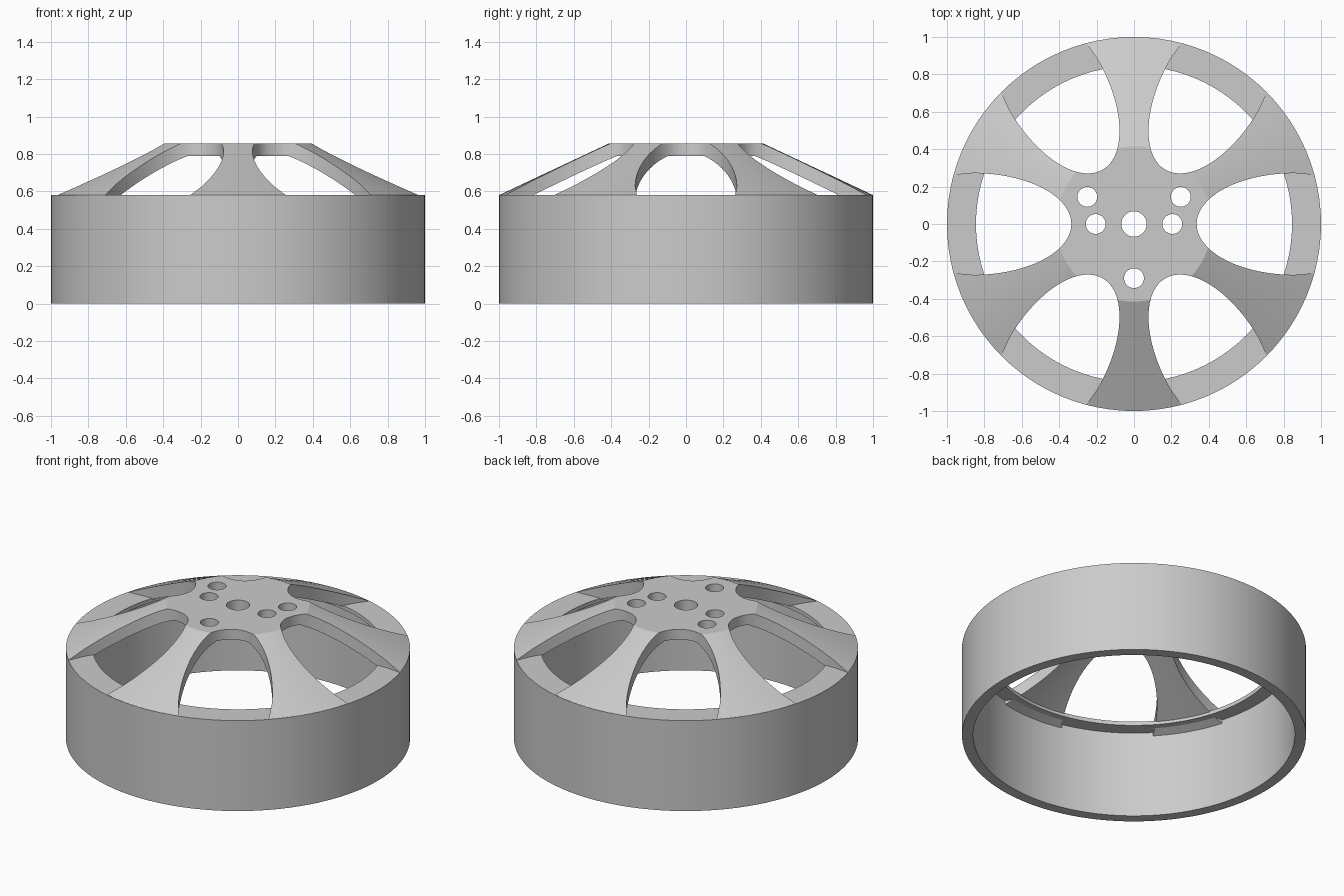
import bpy, bmesh
from math import sin, cos, pi, radians
from mathutils import Matrix

if "Cube" in bpy.data.objects:
    bpy.data.objects.remove(bpy.data.objects["Cube"], do_unlink=True)

metal = bpy.data.materials.new("grey metal")
metal.use_nodes = True
GREY = (0.6, 0.6, 0.6, 1)
metal.diffuse_color = GREY
metal.node_tree.nodes["Principled BSDF"].inputs["Base Color"].default_value = GREY


def make_object(name, bm):
    bmesh.ops.remove_doubles(bm, verts=bm.verts, dist=1e-5)
    bmesh.ops.recalc_face_normals(bm, faces=bm.faces)
    mesh = bpy.data.meshes.new(name)
    bm.to_mesh(mesh)
    bm.free()
    mesh.materials.append(metal)
    obj = bpy.data.objects.new(name, mesh)
    bpy.context.collection.objects.link(obj)
    return obj


def lathe(name, profile, steps=96):
    """Revolve a closed (radius, height) profile around z."""
    bm = bmesh.new()
    vs = [bm.verts.new((r, 0, z)) for r, z in profile]
    es = [bm.edges.new((a, b)) for a, b in zip(vs, vs[1:] + vs[:1])
          if a.co.x + b.co.x > 0]
    bmesh.ops.spin(bm, geom=vs + es, cent=(0, 0, 0), axis=(0, 0, 1),
                   angle=2 * pi, steps=steps)
    return make_object(name, bm)


def prism(bm, outline, low=0.3, high=1.2):
    """Extrude a flat outline upwards into a cutter."""
    face = bm.faces.new([bm.verts.new((x, y, low)) for x, y in outline])
    top = bmesh.ops.extrude_face_region(bm, geom=[face])["geom"]
    bmesh.ops.translate(bm, vec=(0, 0, high - low),
                        verts=[g for g in top if isinstance(g, bmesh.types.BMVert)])


def cut(target, bm):
    cutter = make_object("cutter", bm)
    mod = target.modifiers.new("cut", 'BOOLEAN')
    mod.operation, mod.solver, mod.object = 'DIFFERENCE', 'EXACT', cutter
    bpy.context.view_layer.objects.active = target
    bpy.ops.object.modifier_apply(modifier=mod.name)
    bpy.data.objects.remove(cutter, do_unlink=True)


# Barrel with an inward lip at the outer face
barrel = lathe("rim_barrel", [(0.935, 0), (1, 0), (1, 0.58), (0.845, 0.58),
                              (0.845, 0.555), (0.935, 0.555)])

# Flat hub running out into a conical dish, which becomes the spokes
spokes = lathe("hub_and_spokes", [(0, 0.855), (0.415, 0.855), (0.998, 0.581),
                                  (0.985, 0.56), (0.94, 0.53), (0.38, 0.79), (0, 0.79)])

# Six half-ellipse windows, open at the outer end
for i in range(6):
    bm = bmesh.new()
    arc = [radians(90 + 180 * k / 36) for k in range(37)]
    outline = [(0.86 + 0.525 * cos(a), 0.272 * sin(a)) for a in arc]
    prism(bm, outline + [(1.1, -0.25), (1.1, 0.25)])
    bm.transform(Matrix.Rotation(i * pi / 3, 4, 'Z'))
    cut(spokes, bm)

# Centre bore and bolt holes
holes = [(0, 0, 0.068), (0, -0.29, 0.053)]
holes += [(s * x, y, 0.053) for s in (-1, 1) for x, y in ((0.205, 0), (0.25, 0.145))]
bm = bmesh.new()
for x, y, r in holes:
    prism(bm, [(x + r * cos(k * pi / 16), y + r * sin(k * pi / 16)) for k in range(32)])
cut(spokes, bm)

# Smooth shading with crisp edges
for obj in (barrel, spokes):
    bpy.ops.object.select_all(action='DESELECT')
    obj.select_set(True)
    bpy.context.view_layer.objects.active = obj
    bpy.ops.object.shade_smooth_by_angle(angle=radians(20))
